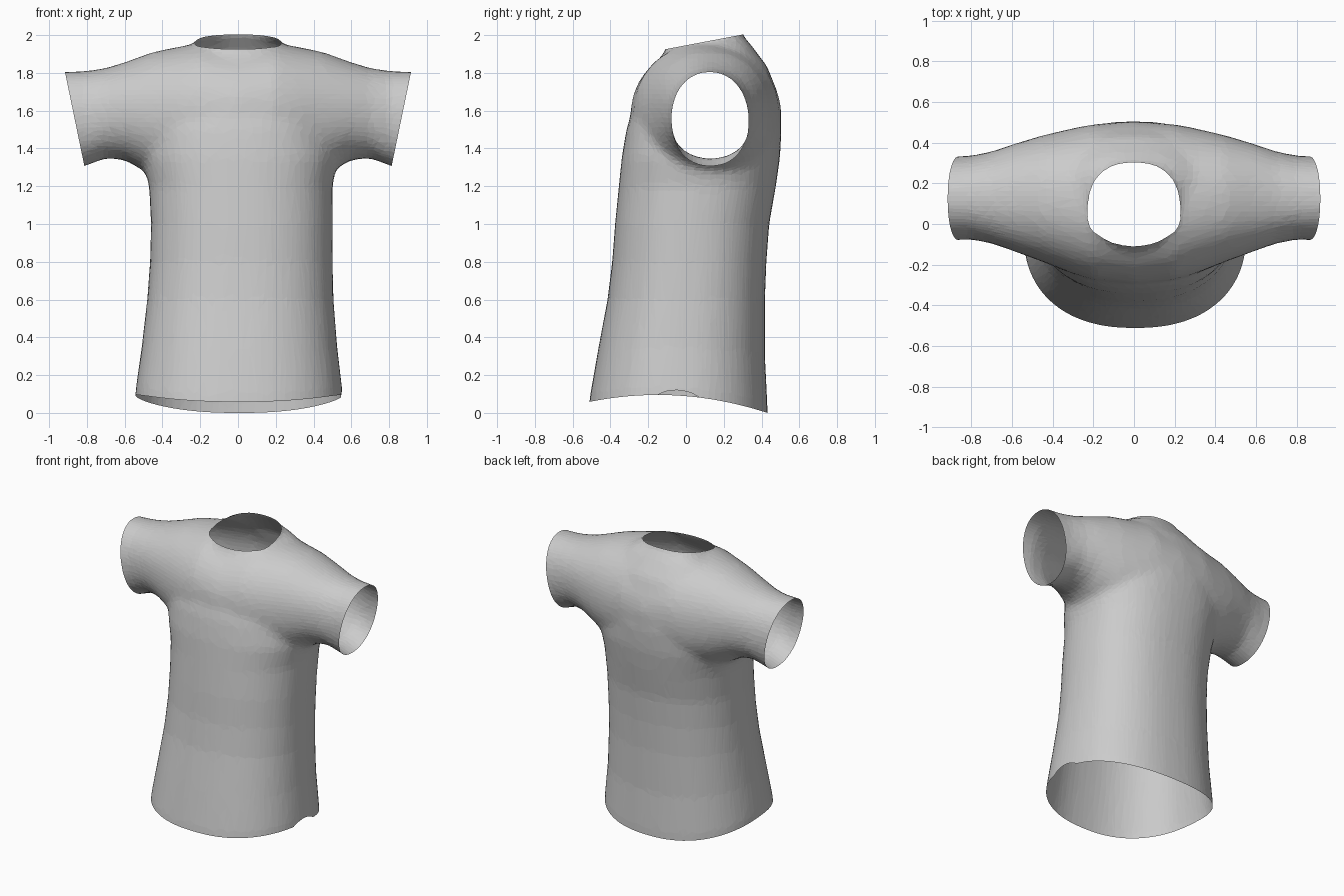
import bpy
import bmesh
from math import cos, sin, pi, copysign
from mathutils import Vector

default_cube = bpy.data.objects.get("Cube")
if default_cube:
    bpy.data.objects.remove(default_cube, do_unlink=True)

SEGMENTS = 48
PAD = 0.006  # makes up for the slight shrinking of the smoothing


def rounded(angle, power):
    """Point on a unit superellipse."""
    c, s = cos(angle), sin(angle)
    return (copysign(abs(c) ** (2 / power), c),
            copysign(abs(s) ** (2 / power), s))


def oval(a0, a1, b0, b1, power):
    """Closed oval that fills the given range on two axes."""
    points = []
    for i in range(SEGMENTS):
        u, v = rounded(2 * pi * i / SEGMENTS, power)
        points.append(((a0 + a1) / 2 + u * ((a1 - a0) / 2 + PAD),
                       (b0 + b1) / 2 + v * ((b1 - b0) / 2 + PAD)))
    return points


def loft(bm, rings):
    """Skin a list of rings and cap both ends."""
    loops = [[bm.verts.new(p) for p in ring] for ring in rings]
    for low, high in zip(loops, loops[1:]):
        for i in range(SEGMENTS):
            j = (i + 1) % SEGMENTS
            bm.faces.new((low[i], low[j], high[j], high[i]))
    bm.faces.new(loops[0][::-1])
    bm.faces.new(loops[-1])


# Body rings: height, right, left, front, back, backward rise
body = [
    (-0.2, -0.55, 0.56, -0.53, 0.43, 0),
    (0.05, -0.535, 0.545, -0.5, 0.425, 0),
    (0.3, -0.505, 0.52, -0.46, 0.412, 0),
    (0.6, -0.475, 0.5, -0.41, 0.412, 0),
    (0.8, -0.46, 0.495, -0.385, 0.42, 0),
    (1.0, -0.455, 0.495, -0.37, 0.435, 0),
    (1.2, -0.465, 0.495, -0.35, 0.47, 0),
    (1.35, -0.5, 0.52, -0.335, 0.492, 0),
    (1.5, -0.5, 0.5, -0.31, 0.5, 0),
    (1.6, -0.48, 0.48, -0.28, 0.49, 0),
    (1.7, -0.46, 0.46, -0.24, 0.47, 0.05),
    (1.8, -0.42, 0.42, -0.205, 0.425, 0.1),
    (1.9, -0.33, 0.33, -0.155, 0.34, 0.19),
    (1.965, -0.2, 0.2, -0.095, 0.29, 0.19),
    (2.1, -0.19, 0.19, -0.09, 0.28, 0.19),
]
# Sleeve sections: distance from the middle, front, back, bottom, top
sleeve = [
    (0.0, -0.29, 0.5, 1.2, 1.93),
    (0.2, -0.27, 0.485, 1.2, 1.955),
    (0.3, -0.24, 0.465, 1.2, 1.935),
    (0.45, -0.18, 0.43, 1.26, 1.905),
    (0.6, -0.125, 0.385, 1.345, 1.85),
    (0.7, -0.09, 0.35, 1.355, 1.82),
    (0.8, -0.07, 0.33, 1.315, 1.805),
    (0.9, -0.075, 0.325, 1.28, 1.8),
    (1.1, -0.08, 0.325, 1.25, 1.8),
]

bm = bmesh.new()
loft(bm, [[(x, y, z + rise * (y - 0.1)) for x, y in oval(x0, x1, y0, y1, 2.3)]
          for z, x0, x1, y0, y1, rise in body])
both_sleeves = [(-s[0], *s[1:]) for s in reversed(sleeve[1:])] + sleeve
loft(bm, [[(x, y, z) for y, z in oval(y0, y1, z0, z1, 2.15)]
          for x, y0, y1, z0, z1 in both_sleeves])
bmesh.ops.recalc_face_normals(bm, faces=bm.faces)
mesh = bpy.data.meshes.new("shirt")
bm.to_mesh(mesh)
bm.free()
shirt = bpy.data.objects.new("shirt", mesh)
bpy.context.collection.objects.link(shirt)

# Fuse body and sleeves, soften the joins, reduce to broad facets
remesh = shirt.modifiers.new("fuse", 'REMESH')
remesh.mode = 'VOXEL'
remesh.voxel_size = 0.025
smooth = shirt.modifiers.new("soften", 'SMOOTH')
smooth.factor = 0.5
smooth.iterations = 9
facets = shirt.modifiers.new("facets", 'DECIMATE')
facets.ratio = 0.2
graph = bpy.context.evaluated_depsgraph_get()
fused = bpy.data.meshes.new_from_object(shirt.evaluated_get(graph))
shirt.modifiers.clear()
shirt.data = fused
bpy.data.meshes.remove(mesh)

# Cut the openings: hem, neck and two cuffs
bm = bmesh.new()
bm.from_mesh(fused)
cuts = [
    ((0, 0, 0), (0, 0, -1)),
    ((0, 0.1, 1.965), (0, -0.19, 1)),
    ((0.915, 0, 1.8), (0.485, 0, -0.1)),
    ((-0.915, 0, 1.8), (-0.485, 0, -0.1)),
]
for point, normal in cuts:
    bmesh.ops.bisect_plane(bm, geom=bm.verts[:] + bm.edges[:] + bm.faces[:],
                           plane_co=point, plane_no=Vector(normal).normalized(),
                           clear_outer=True)

# Curve the hem: highest at the sides, lowest at the back
for v in bm.verts:
    if v.co.z < 0.6:
        lift = 0.095 - 0.282 * (v.co.y + 0.15) ** 2
        v.co.z += lift * (1 - v.co.z / 0.6)
for f in bm.faces:
    f.smooth = False
    f.material_index = 0
bm.to_mesh(fused)
bm.free()

# Plain cloth colour
cloth = bpy.data.materials.new("light_grey_cloth")
cloth.use_nodes = True
grey = (0.6, 0.6, 0.6, 1)
cloth.diffuse_color = grey
cloth.node_tree.nodes["Principled BSDF"].inputs["Base Color"].default_value = grey
fused.materials.clear()
fused.materials.append(cloth)
